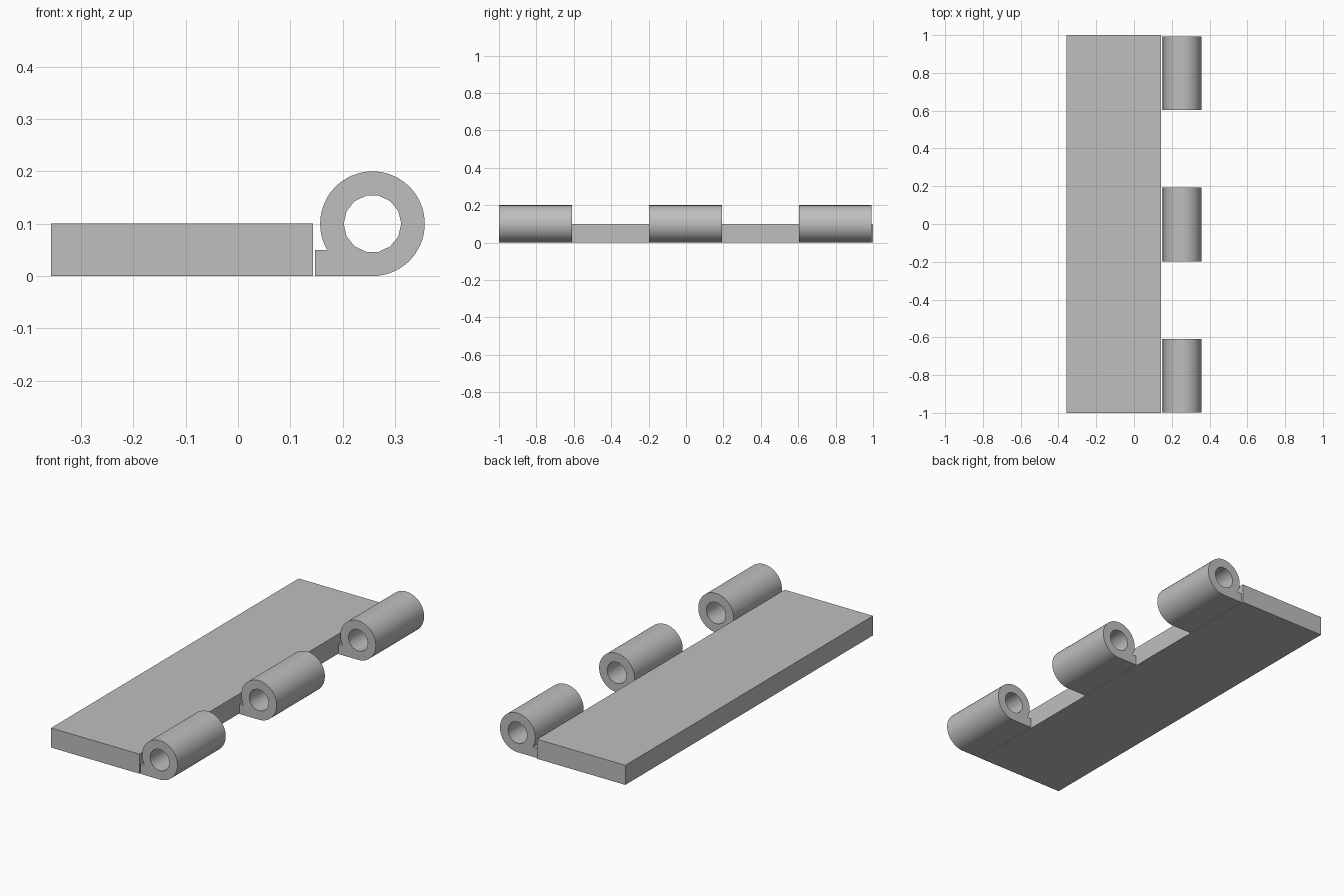
import bpy
import math

cube = bpy.data.objects.get("Cube")
if cube:
    bpy.data.objects.remove(cube, do_unlink=True)

# Single steel grey material
grey = bpy.data.materials.new("steel_grey")
grey.use_nodes = True
colour = (0.52, 0.52, 0.52, 1)
grey.diffuse_color = colour
grey.node_tree.nodes["Principled BSDF"].inputs["Base Color"].default_value = colour

CX, CZ = 0.257, 0.10      # pin axis
OUTER, BORE = 0.10, 0.055
LENGTH = 0.39


def arc(radius, start, end, steps):
    """Points along an arc about the pin axis, angles in degrees."""
    angles = [math.radians(start + (end - start) * i / steps) for i in range(steps + 1)]
    return [(CX + radius * math.cos(a), CZ + radius * math.sin(a)) for a in angles]


def add_loop(curve, points):
    spline = curve.splines.new("POLY")
    spline.points.add(len(points) - 1)
    for p, (x, z) in zip(spline.points, points):
        p.co = (x, z, 0, 1)
    spline.use_cyclic_u = True


# Leaf plate
bpy.ops.mesh.primitive_cube_add(size=1, location=(-0.107, 0, 0.05))
plate = bpy.context.object
plate.name = "leaf_plate"
plate.scale = (0.5, 2, 0.1)
plate.data.materials.append(grey)

# Knuckle profile: rolled barrel running into a short flat tab, with a pin bore
profile = bpy.data.curves.new("knuckle_profile", "CURVE")
profile.dimensions = "2D"
profile.fill_mode = "BOTH"
profile.extrude = LENGTH / 2
add_loop(profile, arc(OUTER, -90, 210, 50) + [(0.147, 0.05), (0.147, 0)])
add_loop(profile, arc(BORE, 0, 360, 14)[:-1])

# Turn the extruded profile into one shared mesh
helper = bpy.data.objects.new("knuckle_helper", profile)
bpy.context.collection.objects.link(helper)
depsgraph = bpy.context.evaluated_depsgraph_get()
mesh = bpy.data.meshes.new_from_object(helper.evaluated_get(depsgraph))
bpy.data.objects.remove(helper, do_unlink=True)
mesh.name = "knuckle"
mesh.materials.clear()
mesh.materials.append(grey)
mesh.shade_smooth()
mesh.set_sharp_from_angle(angle=math.radians(30))

# Three knuckles along the leaf edge
for name, start in (("front", -0.999), ("middle", -0.198), ("back", 0.603)):
    knuckle = bpy.data.objects.new(name + "_knuckle", mesh)
    knuckle.location.y = start + LENGTH / 2
    knuckle.rotation_euler.x = math.pi / 2
    bpy.context.collection.objects.link(knuckle)
